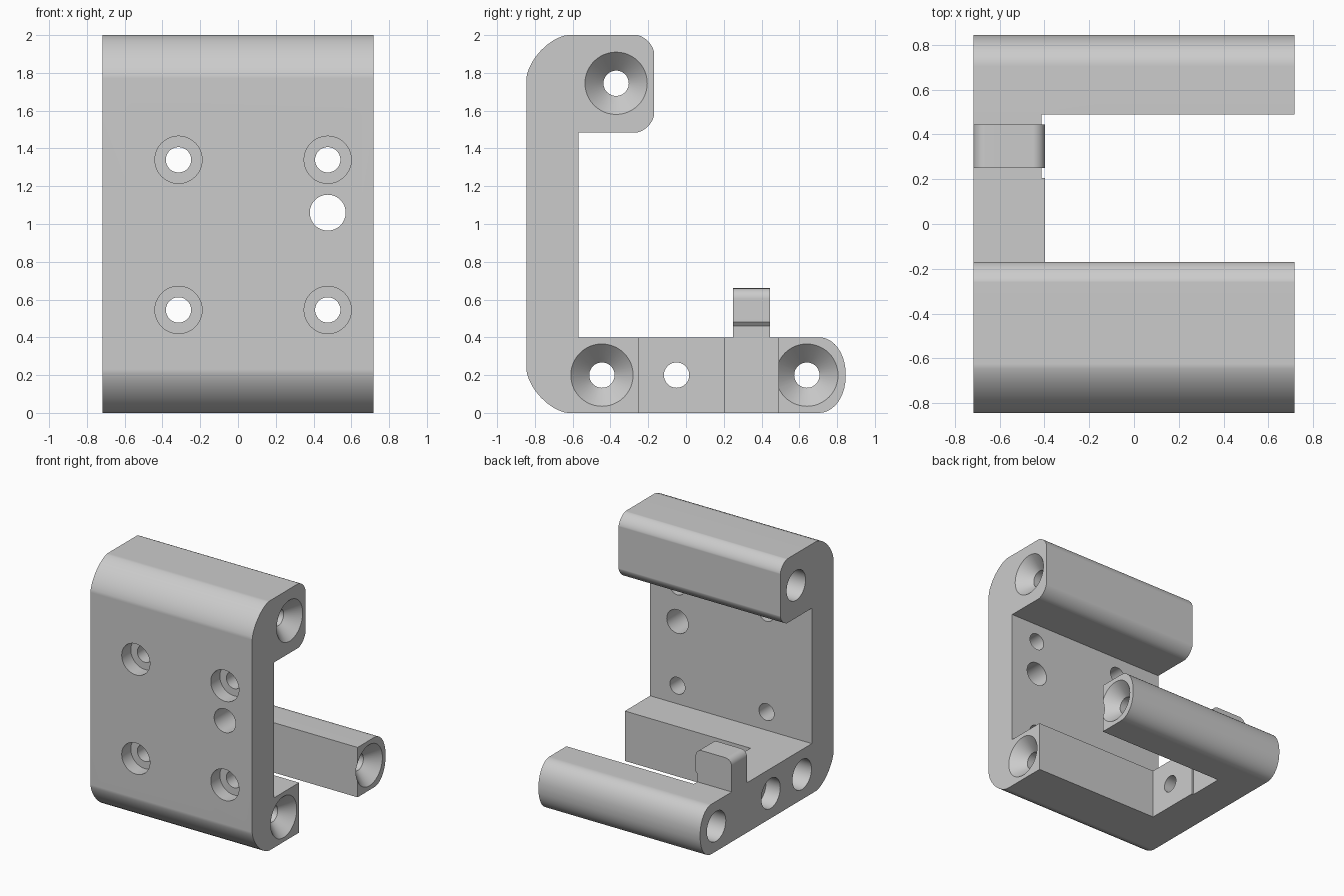
import bpy, bmesh, math
from mathutils import Vector

if "Cube" in bpy.data.objects:
    bpy.data.objects.remove(bpy.data.objects["Cube"], do_unlink=True)

HALF = 0.717  # half width of the bracket

grey = bpy.data.materials.new("matte grey")
grey.use_nodes = True
grey.diffuse_color = (0.6, 0.6, 0.6, 1)
grey.node_tree.nodes["Principled BSDF"].inputs["Base Color"].default_value = (0.6, 0.6, 0.6, 1)


def finish(name, bm):
    bmesh.ops.recalc_face_normals(bm, faces=bm.faces)
    mesh = bpy.data.meshes.new(name)
    bm.to_mesh(mesh)
    bm.free()
    mesh.materials.append(grey)
    obj = bpy.data.objects.new(name, mesh)
    bpy.context.collection.objects.link(obj)
    return obj


def prism(name, points, shift):
    """Extrude a closed outline of 3D points along a vector."""
    bm = bmesh.new()
    face = bm.faces.new([bm.verts.new(p) for p in points])
    moved = bmesh.ops.extrude_face_region(bm, geom=[face])["geom"]
    bmesh.ops.translate(bm, vec=shift, verts=[v for v in moved if isinstance(v, bmesh.types.BMVert)])
    return finish(name, bm)


def lathe(name, profile, place, sides=48):
    """Solid of revolution; place(s, a, b) maps axis position and offsets to a point."""
    bm = bmesh.new()
    rings = []
    for r, s in profile:
        angles = [math.tau * i / sides for i in range(sides)]
        rings.append([bm.verts.new(place(s, r * math.cos(t), r * math.sin(t))) for t in angles])
    for low, high in zip(rings, rings[1:]):
        for i in range(sides):
            j = (i + 1) % sides
            bm.faces.new((low[i], low[j], high[j], high[i]))
    bm.faces.new(rings[0])
    bm.faces.new(rings[-1])
    return finish(name, bm)


def cut(body, cutter):
    cutter.hide_render = True
    mod = body.modifiers.new("cut", 'BOOLEAN')
    mod.operation = 'DIFFERENCE'
    mod.solver = 'EXACT'
    mod.object = cutter
    bpy.context.view_layer.objects.active = body
    bpy.ops.object.modifier_apply(modifier=mod.name)
    bpy.data.objects.remove(cutter, do_unlink=True)


def corner(y, z, ry, rz, power, steps=10):
    """Rounded corner, from the upright side to the level side."""
    pts = []
    for i in range(steps + 1):
        t = math.pi / 2 * i / steps
        c, s = max(math.cos(t), 0) ** (2 / power), math.sin(t) ** (2 / power)
        pts.append((y + ry * (1 - c), z + rz * (1 - s)))
    return pts


# Side outline: front plate, top hook, lower bar and upright tab
outline = corner(-0.845, 0, 0.22, 0.23, 1.6)
outline += corner(0.845, 0, -0.14, 0.19, 2)[::-1]
outline += corner(0.845, 0.4, -0.14, -0.19, 2)
outline += [(0.445, 0.4), (0.445, 0.66), (0.25, 0.66), (0.25, 0.4), (-0.57, 0.4), (-0.57, 1.485)]
outline += corner(-0.17, 1.485, -0.09, 0.09, 1.6)[::-1]
outline += corner(-0.17, 2, -0.09, -0.09, 1.6)
outline += corner(-0.845, 2, 0.22, -0.23, 1.6)[::-1]
bracket = prism("mounting_bracket", [(-HALF, y, z) for y, z in outline], Vector((2 * HALF, 0, 0)))

# Opening that leaves only the side arm between ledge and rear rail
cut(bracket, prism("opening", [(-0.397, -0.25, -1), (1, -0.25, -1), (1, -0.25, 1), (-0.397, -0.25, 1)],
                   Vector((0, 0.74, 0))))
# Shallow relief under the lip of the tab
cut(bracket, prism("relief", [(-0.413, 0.205, -1), (0, 0.205, -1), (0, 0.205, 0.48),
                              (-0.397, 0.205, 0.48), (-0.413, 0.205, 0.46)], Vector((0, 0.285, 0))))

# Rounded top edges of the tab
bm = bmesh.new()
bm.from_mesh(bracket.data)
top_edges = [e for e in bm.edges
             if all(abs(v.co.z - 0.66) < 0.001 for v in e.verts)
             and abs(e.verts[0].co.x - e.verts[1].co.x) < 0.001]
bmesh.ops.bevel(bm, geom=top_edges, offset=0.055, segments=6, profile=0.5, affect='EDGES')
bm.to_mesh(bracket.data)
bm.free()

# Lengthwise bolt holes: counterbore at one end, countersink at the other
through = [(0.12, -0.8), (0.12, -0.42), (0.067, -0.42), (0.067, HALF - 0.1), (0.165, HALF), (0.165, 0.8)]
for hy, hz in [(-0.37, 1.745), (-0.445, 0.2), (0.64, 0.2)]:
    cut(bracket, lathe("bolt_hole", through, lambda s, a, b: (s, hy + a, hz + b)))

# Counterbored hole through the side arm
cut(bracket, lathe("arm_hole", [(0.12, -0.8), (0.12, -0.59), (0.067, -0.59), (0.067, 0)],
                   lambda s, a, b: (s, a - 0.05, b + 0.2)))

# Counterbored screw holes in the front plate
screw = [(0.125, -1), (0.125, -0.73), (0.067, -0.73), (0.067, -0.4)]
for hx in (-0.315, 0.475):
    for hz in (0.545, 1.34):
        cut(bracket, lathe("screw_hole", screw, lambda s, a, b: (hx + a, s, hz + b)))

# Plain access hole
cut(bracket, lathe("access_hole", [(0.095, -1), (0.095, -0.4)],
                   lambda s, a, b: (0.475 + a, s, 1.06 + b)))

# Smooth the rounded surfaces, keep the machined edges crisp
bpy.ops.object.select_all(action='DESELECT')
bracket.select_set(True)
bpy.context.view_layer.objects.active = bracket
bpy.ops.object.shade_smooth_by_angle(angle=math.radians(28))
weighted = bracket.modifiers.new("even shading", 'WEIGHTED_NORMAL')
weighted.keep_sharp = True
